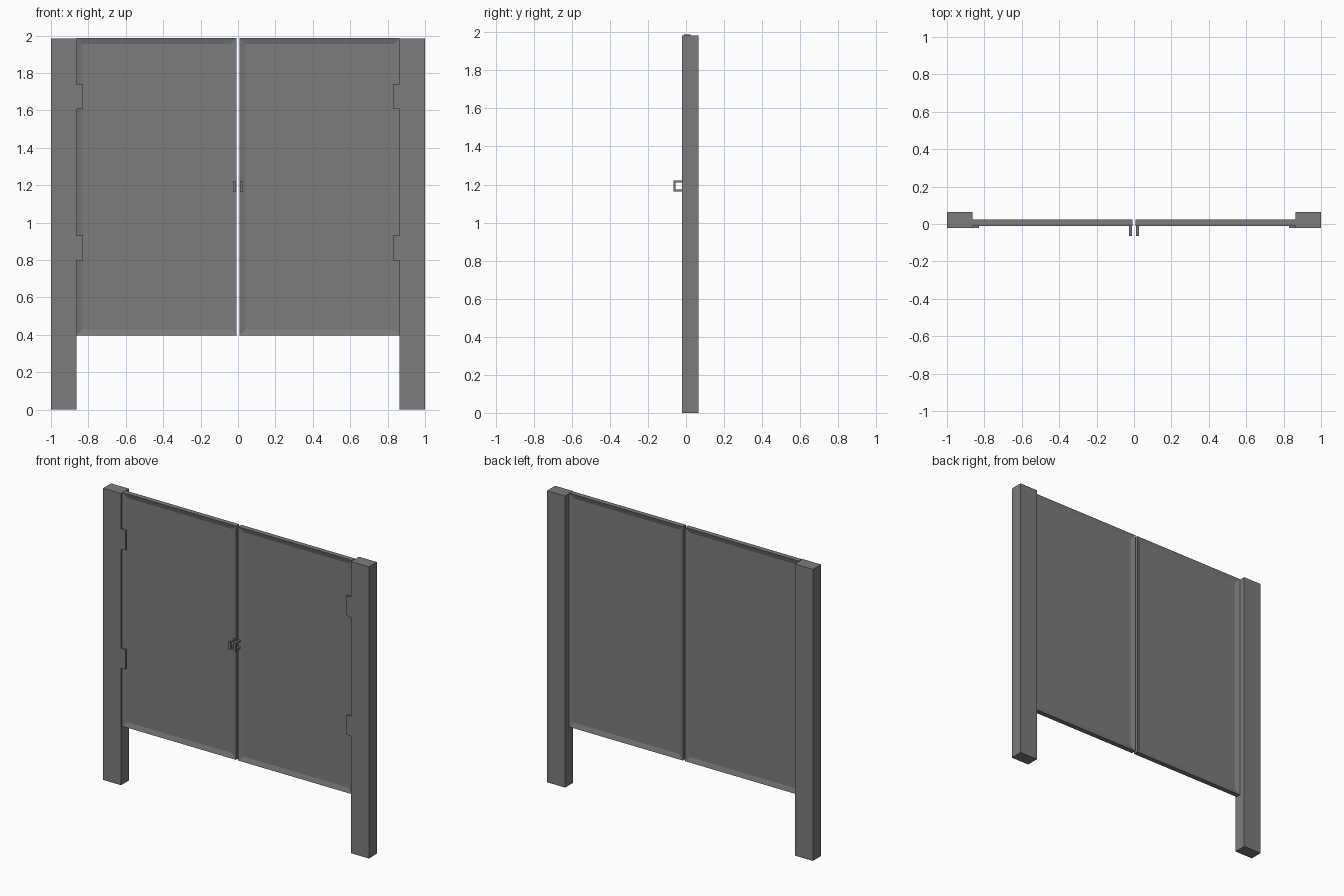
import bpy, bmesh

if "Cube" in bpy.data.objects:
    bpy.data.objects.remove(bpy.data.objects["Cube"])

grey = bpy.data.materials.new("painted grey metal")
grey.diffuse_color = (0.2, 0.2, 0.2, 1)
grey.use_nodes = True
grey.node_tree.nodes["Principled BSDF"].inputs["Base Color"].default_value = grey.diffuse_color


def finish(name, bm):
    """Turn a bmesh into an object mirrored across x = 0."""
    bmesh.ops.recalc_face_normals(bm, faces=bm.faces)
    mesh = bpy.data.meshes.new(name)
    bm.to_mesh(mesh)
    bm.free()
    mesh.materials.append(grey)
    ob = bpy.data.objects.new(name, mesh)
    bpy.context.collection.objects.link(ob)
    mod = ob.modifiers.new("mirror", 'MIRROR')
    mod.use_axis[0] = True
    mod.use_mirror_merge = False
    return ob


def box(x0, x1, y0, y1, z0, z1):
    bm = bmesh.new()
    bmesh.ops.create_cube(bm, size=1)
    for v in bm.verts:
        v.co.x = x1 if v.co.x > 0 else x0
        v.co.y = y1 if v.co.y > 0 else y0
        v.co.z = z1 if v.co.z > 0 else z0
    return bm


# posts
finish("gate_post", box(-1, -0.864, -0.022, 0.065, 0, 1.983))

# hinge tabs, flush with the post front
for name, z0, z1 in (("lower_hinge", 0.797, 0.93), ("upper_hinge", 1.607, 1.742)):
    finish(name, box(-0.864, -0.83, -0.022, -0.011, z0, z1))

# gate leaves: slab with a recessed panel front and back
bm = box(-0.864, -0.008, -0.011, 0.023, 0.397, 1.987)
bm.normal_update()
sides = [f for f in bm.faces if abs(f.normal.y) > 0.9]
bmesh.ops.inset_individual(bm, faces=sides, thickness=0.046, depth=-0.01)
finish("gate_leaf", bm)

# pull handles: U-shaped bars in the yz plane, extruded along x
yf, yb, z0, z1, t = -0.065, -0.011, 1.164, 1.22, 0.01
profile = [(yb, z0), (yf, z0), (yf, z1), (yb, z1),
           (yb, z1 - t), (yf + t, z1 - t), (yf + t, z0 + t), (yb, z0 + t)]
bm = bmesh.new()
face = bm.faces.new([bm.verts.new((-0.026, y, z)) for y, z in profile])
ext = bmesh.ops.extrude_face_region(bm, geom=[face], use_keep_orig=True)
bmesh.ops.translate(bm, vec=(0.014, 0, 0),
                    verts=[g for g in ext["geom"] if isinstance(g, bmesh.types.BMVert)])
finish("pull_handle", bm)
